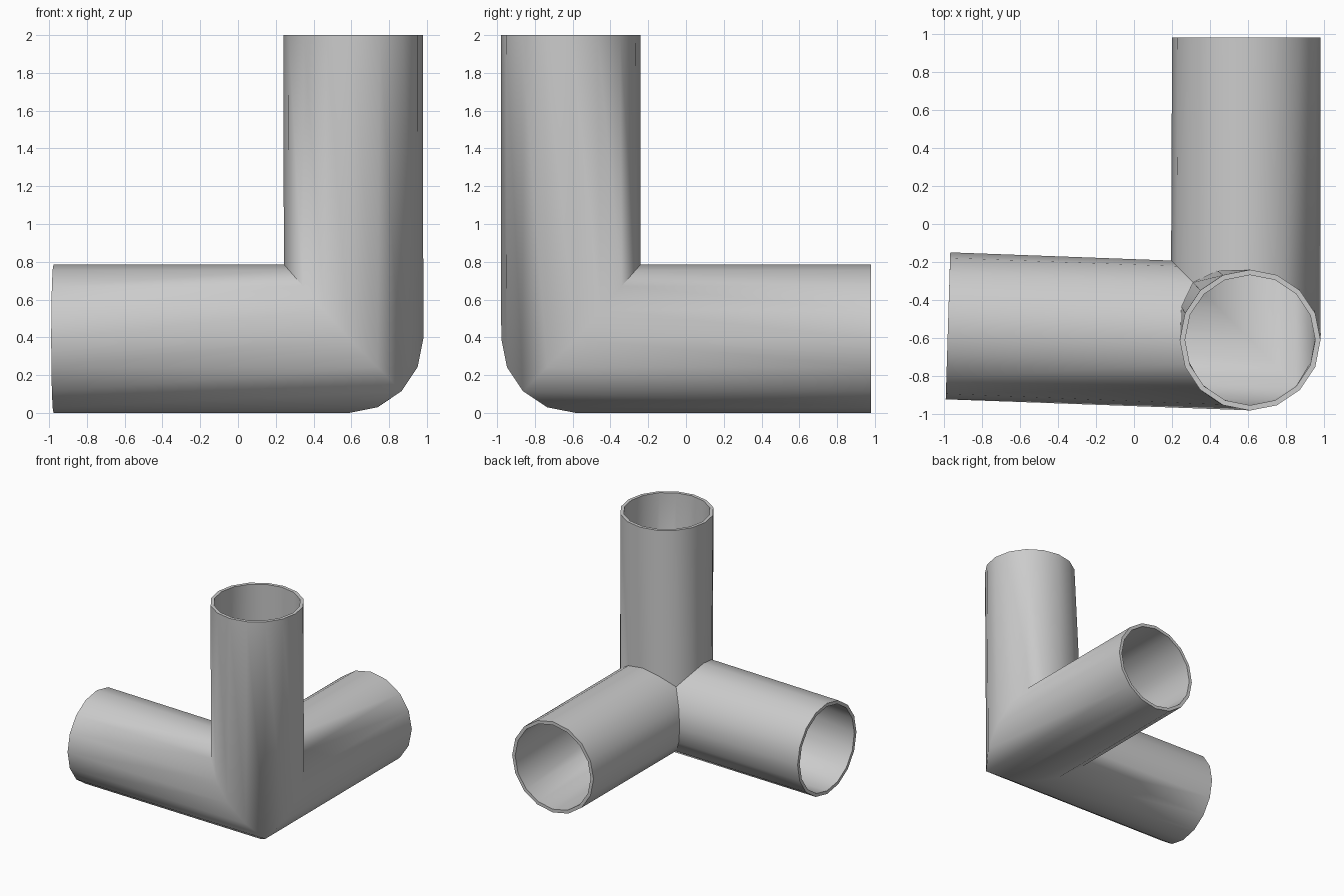
import bpy, bmesh, math
from mathutils import Vector

if "Cube" in bpy.data.objects:
    bpy.data.objects.remove(bpy.data.objects["Cube"])

SIDES = 16
R = 0.393
CORNER = Vector((0.588, -0.585, 0.393))


def seam_point(u, v, w):
    """Mitre point; u, v, w run along the three pipe directions (-x, +y, +z).
    The upright pipe is slightly slimmer, so its inner seams are pulled in."""
    pull = lambda d: 1 - 0.122 * min(1, max(0, d / R))
    u2 = u * pull(w - v) if u > 0 else u
    v2 = v * pull(w - u) if v > 0 else v
    return CORNER + Vector((-u2, v2, w))


def end_point(axis, a, b):
    """Point on the open rim of each pipe; a, b lie in -1..1."""
    if axis == 0:    # left pipe, turned slightly about z
        return Vector((-0.977 + 0.012 * a, -0.535 + 0.386 * a, 0.393 + R * b))
    if axis == 1:    # back pipe
        return Vector((0.59 - 0.39 * a, 0.98, 0.393 + R * b))
    return Vector((0.61 - 0.37 * a, -0.61 + 0.37 * b, 2.0))    # upright pipe


bm = bmesh.new()
for axis in range(3):
    start, end = [], []
    for i in range(SIDES):
        t = 2 * math.pi * i / SIDES
        a, b = math.cos(t), math.sin(t)
        uvw = [a * R, b * R]
        uvw.insert(axis, max(a, b) * R)
        start.append(bm.verts.new(seam_point(*uvw)))
        end.append(bm.verts.new(end_point(axis, a, b)))
    for i in range(SIDES):
        j = (i + 1) % SIDES
        bm.faces.new((start[i], start[j], end[j], end[i]))

# Weld the mitred seams into one shell
bmesh.ops.remove_doubles(bm, verts=bm.verts, dist=0.003)
bmesh.ops.recalc_face_normals(bm, faces=bm.faces)
# Make sure the lowest face points down, so the wall grows inward
low = min(bm.faces, key=lambda f: f.calc_center_median().z)
if low.normal.z > 0:
    bmesh.ops.reverse_faces(bm, faces=bm.faces)

mesh = bpy.data.meshes.new("corner_pipe_joint")
bm.to_mesh(mesh)
bm.free()
joint = bpy.data.objects.new("corner_pipe_joint", mesh)
bpy.context.collection.objects.link(joint)
bpy.context.view_layer.objects.active = joint
joint.select_set(True)

# Thin pipe wall
wall = joint.modifiers.new("wall", 'SOLIDIFY')
wall.thickness = 0.028
wall.offset = -1
bpy.ops.object.modifier_apply(modifier="wall")
bpy.ops.object.shade_smooth_by_angle(angle=math.radians(65))
